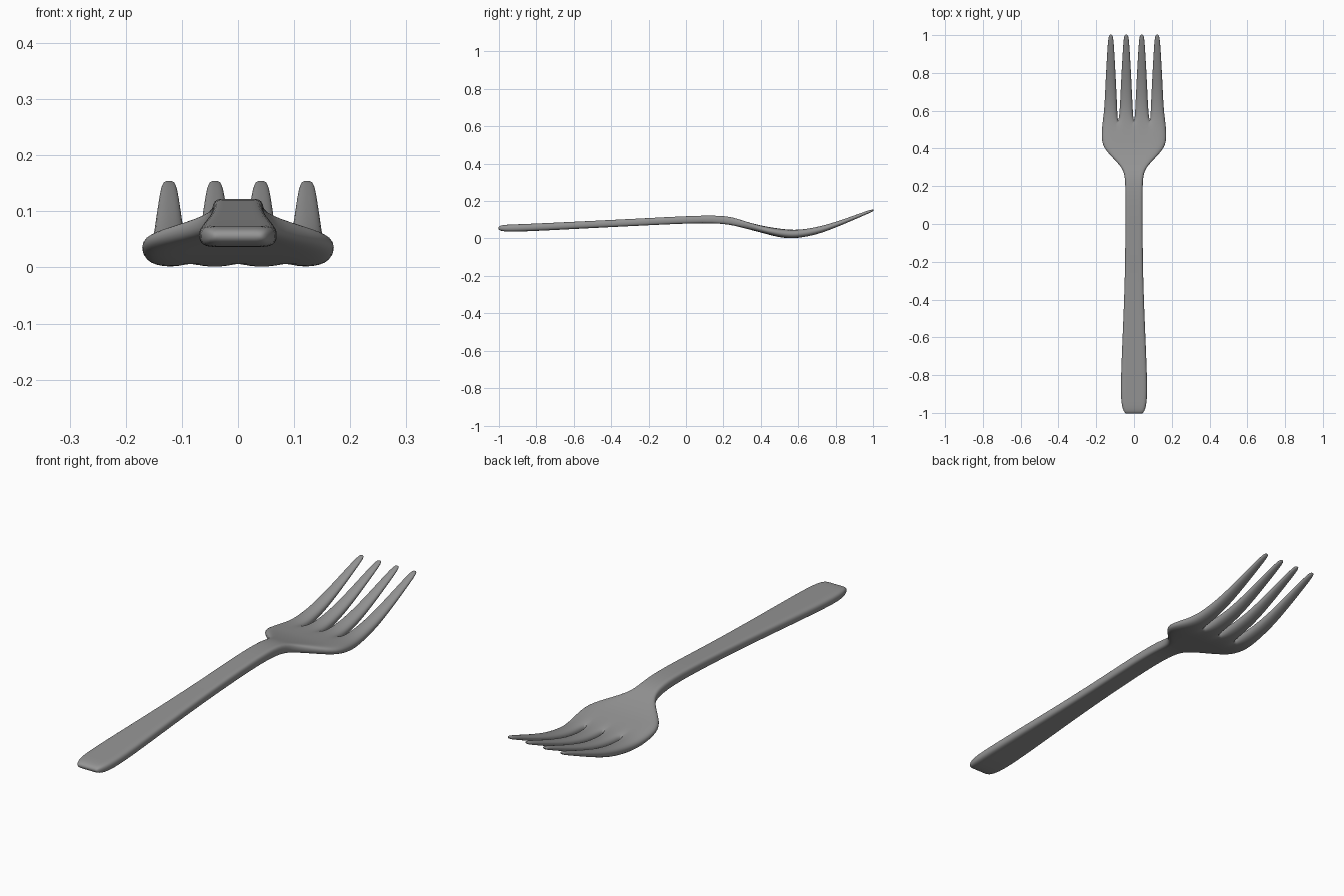
import bpy, bmesh

if "Cube" in bpy.data.objects:
    bpy.data.objects.remove(bpy.data.objects["Cube"])

# body rows: y, half width, mid height, half thickness
BODY = [(-1.005, .046, .056, .010), (-.975, .065, .055, .019), (-.88, .074, .056, .020),
        (-.50, .056, .075, .019), (-.20, .046, .090, .019), (.12, .046, .106, .020),
        (.24, .046, .096, .022), (.30, .058, .077, .019), (.39, .158, .053, .018),
        (.45, .176, .039, .021), (.53, .169, .024, .024)]
# tine rows: y, tine half width, mid height, half thickness
TINE = [(.60, .036, .023, .023), (.70, .031, .040, .021), (.80, .026, .073, .016),
        (.90, .020, .112, .012), (.975, .015, .142, .009), (1.004, .009, .152, .006)]
COLS = [-1, -.76, -.5, -.25, 0, .25, .5, .76, 1]
CENTRES = [-.123, -.041, .041, .123]
EDGE = .7   # rims are thinner than the middle

bm = bmesh.new()
under = {}


def pair(x, y, z, t):
    """Upper vertex, remembering its matching lower vertex."""
    v = bm.verts.new((x, y, z + t))
    under[v] = bm.verts.new((x, y, z - t))
    return v


def strip(a, b):
    for i in range(len(a) - 1):
        q = (a[i], a[i + 1], b[i + 1], b[i])
        tops.append(bm.faces.new(q))
        bm.faces.new([under[v] for v in reversed(q)])


tops = []
# handle, neck and head
rows = [[pair(c * w, y, z, t * (EDGE if abs(c) == 1 else 1)) for c in COLS]
        for y, w, z, t in BODY]
for a, b in zip(rows, rows[1:]):
    strip(a, b)

# four tines growing out of the last head row
for k, cx in enumerate(CENTRES):
    prev = rows[-1][2 * k:2 * k + 3]
    for y, w, z, t in TINE:
        cur = [pair(cx + s * w, y, z, t * (EDGE if s else 1.05)) for s in (-1, 0, 1)]
        strip(prev, cur)
        prev = cur

# rim joining upper and lower skins
for e in {e for f in tops for e in f.edges if len(e.link_faces) == 1}:
    a, b = e.verts
    bm.faces.new((a, b, under[b], under[a]))
bmesh.ops.recalc_face_normals(bm, faces=bm.faces)

me = bpy.data.meshes.new("fork")
bm.to_mesh(me)
bm.free()
for p in me.polygons:
    p.use_smooth = True
fork = bpy.data.objects.new("fork", me)
bpy.context.collection.objects.link(fork)
sub = fork.modifiers.new("smooth", 'SUBSURF')
sub.levels = sub.render_levels = 2

# dark grey metal
mat = bpy.data.materials.new("dark_grey")
mat.diffuse_color = (.3, .3, .3, 1)
mat.use_nodes = True
mat.node_tree.nodes["Principled BSDF"].inputs["Base Color"].default_value = mat.diffuse_color
me.materials.append(mat)
